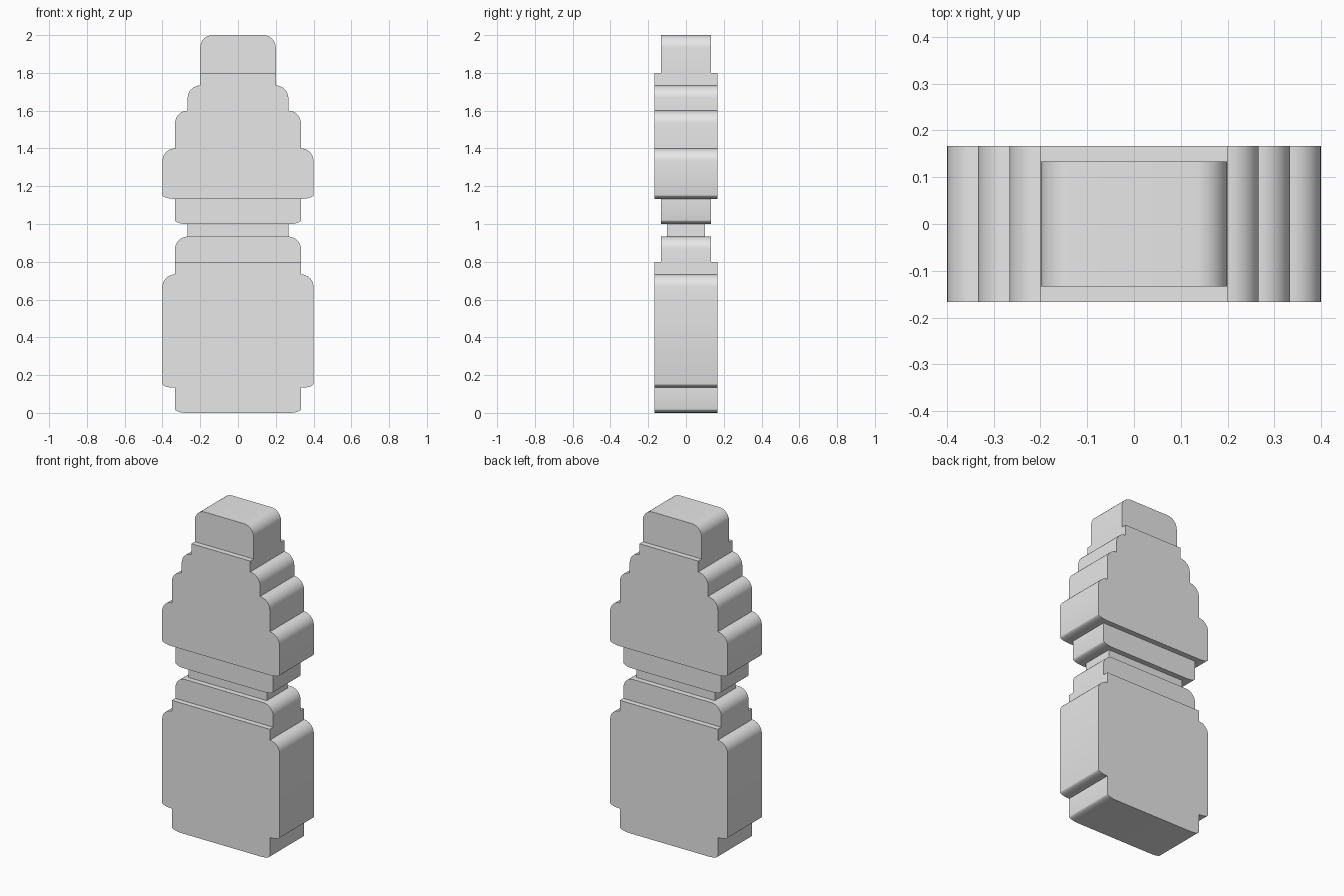
import bpy, bmesh
from math import sin, cos, pi, radians

cube = bpy.data.objects.get("Cube")
if cube:
    bpy.data.objects.remove(cube)

# Plain grey for the whole model
grey = bpy.data.materials.new("plain grey")
grey.use_nodes = True
grey.diffuse_color = (0.8, 0.8, 0.8, 1)
grey.node_tree.nodes["Principled BSDF"].inputs["Base Color"].default_value = (0.8, 0.8, 0.8, 1)

R = 0.0667      # corner width
TOP = R         # height of a rounded top corner
UNDER = 0.02    # height of a shallow rounded lower corner
STEPS = 8


def tier_outline(half, low, high, under, top):
    """Right-hand edge of one tier, from bottom to top."""
    quarter = [i / STEPS * pi / 2 for i in range(STEPS + 1)]
    pts = []
    if under:
        pts += [(half - R + R * sin(a), low + under * (1 - cos(a))) for a in quarter]
    else:
        pts.append((half, low))
    if top:
        pts += [(half - R + R * cos(a), high - top + top * sin(a)) for a in quarter]
    else:
        pts.append((half, high))
    return pts


def slab(name, depth, tiers):
    """Extrude a mirrored stack of tiers from front to back."""
    right = []
    for tier in tiers:
        for p in tier_outline(*tier):
            if not right or abs(p[0] - right[-1][0]) + abs(p[1] - right[-1][1]) > 0.001:
                right.append(p)
    outline = right + [(-x, z) for x, z in reversed(right)]
    bm = bmesh.new()
    face = bm.faces.new([bm.verts.new((x, -depth, z)) for x, z in outline])
    grown = bmesh.ops.extrude_face_region(bm, geom=[face], use_keep_orig=True)
    for v in grown["geom"]:
        if isinstance(v, bmesh.types.BMVert):
            v.co.y = depth
    bmesh.ops.recalc_face_normals(bm, faces=bm.faces)
    mesh = bpy.data.meshes.new(name)
    bm.to_mesh(mesh)
    bm.free()
    mesh.materials.append(grey)
    obj = bpy.data.objects.new(name, mesh)
    bpy.context.collection.objects.link(obj)
    bpy.ops.object.select_all(action="DESELECT")
    obj.select_set(True)
    bpy.context.view_layer.objects.active = obj
    bpy.ops.object.shade_smooth_by_angle(angle=radians(30))


W1, W2, W3, W4 = 0.4, 0.3333, 0.2667, 0.2   # half widths of the steps
THICK, MID, THIN = 0.1667, 0.1333, 0.1      # half depths

# Lower block with its foot and shoulder
slab("lower_body", THICK, [
    (W2, 0, 0.1333, UNDER, 0),
    (W1, 0.1333, 0.7333, UNDER, TOP),
    (W2, 0.7333, 0.8, 0, 0)])
# Waist pieces
slab("lower_collar", MID, [(W2, 0.8, 0.9333, 0, TOP)])
slab("waist", THIN, [(W3, 0.9333, 1.0, 0, 0)])
slab("upper_collar", MID, [(W2, 1.0, 1.1333, UNDER, 0)])
# Stepped upper block
slab("upper_body", THICK, [
    (W1, 1.1333, 1.4, UNDER, TOP),
    (W2, 1.4, 1.6, 0, TOP),
    (W3, 1.6, 1.7333, 0, TOP),
    (W4, 1.7333, 1.8, 0, 0)])
# Cap
slab("cap", MID, [(W4, 1.8, 2.0, 0, TOP)])
